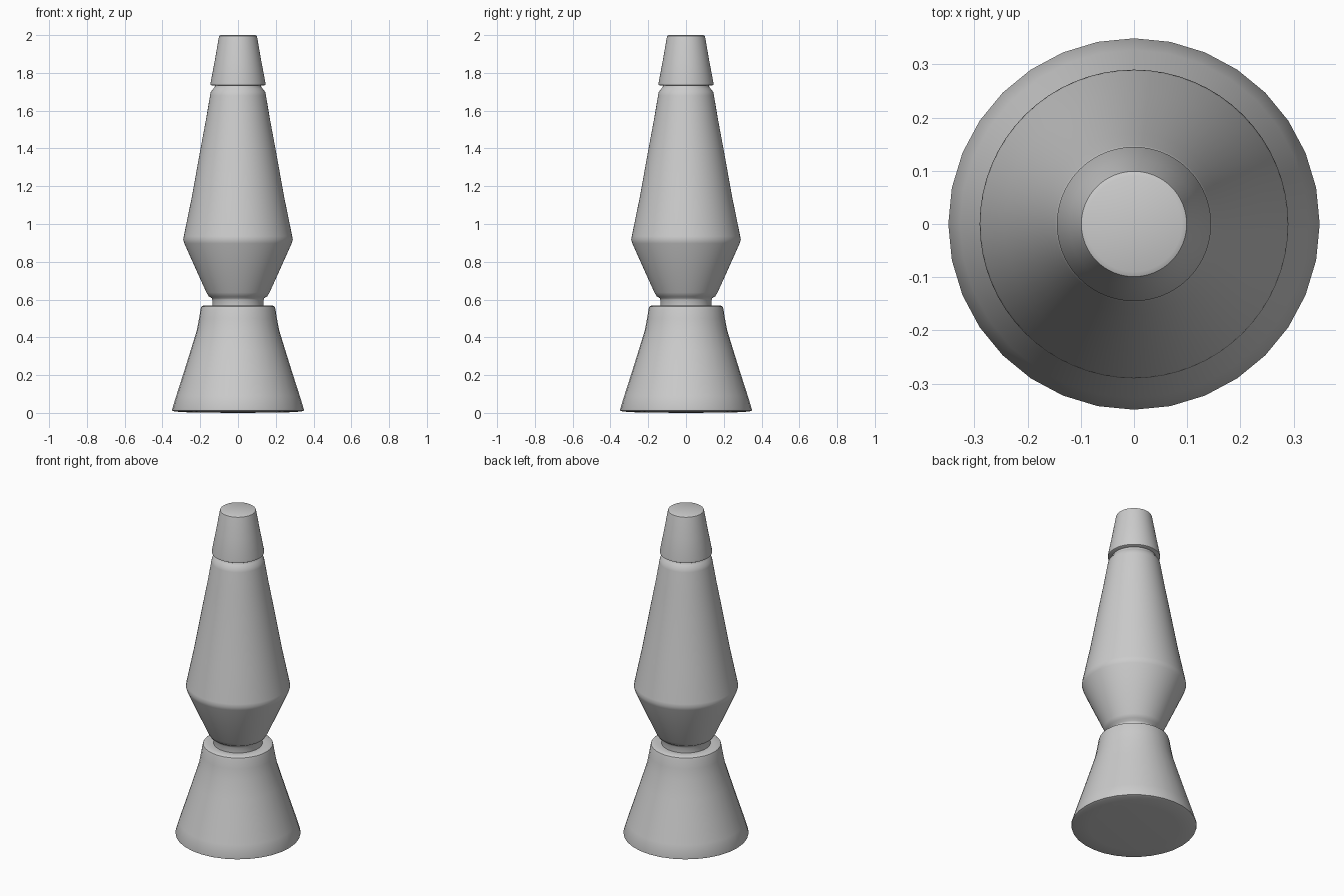
import bpy, bmesh, math

if "Cube" in bpy.data.objects:
    bpy.data.objects.remove(bpy.data.objects["Cube"])


def lathe(name, profile, segments=32, sharp=35):
    """Spin a (radius, height) profile around z into a smooth solid."""
    bm = bmesh.new()
    rings = []
    for r, z in profile:
        if r == 0:
            rings.append([bm.verts.new((0, 0, z))])
        else:
            rings.append([bm.verts.new((r * math.cos(a), r * math.sin(a), z))
                          for a in (2 * math.pi * i / segments for i in range(segments))])
    for low, high in zip(rings, rings[1:]):
        for i in range(segments):
            j = (i + 1) % segments
            if len(low) == 1:
                bm.faces.new((low[0], high[j], high[i]))
            elif len(high) == 1:
                bm.faces.new((low[i], low[j], high[0]))
            else:
                bm.faces.new((low[i], low[j], high[j], high[i]))
    bmesh.ops.recalc_face_normals(bm, faces=bm.faces)
    mesh = bpy.data.meshes.new(name)
    bm.to_mesh(mesh)
    bm.free()
    obj = bpy.data.objects.new(name, mesh)
    bpy.context.collection.objects.link(obj)
    bpy.ops.object.select_all(action='DESELECT')
    obj.select_set(True)
    bpy.context.view_layer.objects.active = obj
    bpy.ops.object.shade_smooth_by_angle(angle=math.radians(sharp))
    return obj


# Flared base with a nearly flat underside and a rounded top rim
lathe("base", [
    (0, 0), (0.25, 0.002), (0.335, 0.007), (0.348, 0.012), (0.349, 0.018),
    (0.327, 0.09), (0.29, 0.205), (0.25, 0.333), (0.218, 0.437),
    (0.206, 0.50), (0.198, 0.55), (0.194, 0.562), (0.184, 0.568),
    (0.145, 0.566), (0, 0.566)])

# Glass vessel: foot, lower cone, shoulder, tapered upper body
lathe("glass_vessel", [
    (0, 0.56), (0.136, 0.56), (0.135, 0.598), (0.139, 0.608),
    (0.155, 0.617), (0.167, 0.637), (0.225, 0.765), (0.284, 0.897),
    (0.29, 0.917), (0.287, 0.935), (0.245, 1.14), (0.198, 1.40),
    (0.17, 1.55), (0.148, 1.68), (0.144, 1.699), (0.131, 1.716),
    (0.123, 1.727), (0.122, 1.75), (0, 1.75)], segments=64, sharp=50)

# Tapered metal cap
lathe("cap", [
    (0, 1.733), (0.138, 1.733), (0.145, 1.737), (0.145, 1.748),
    (0.122, 1.87), (0.102, 1.985), (0.099, 1.996), (0.09, 2.0), (0, 2.0)],
    segments=64, sharp=50)
